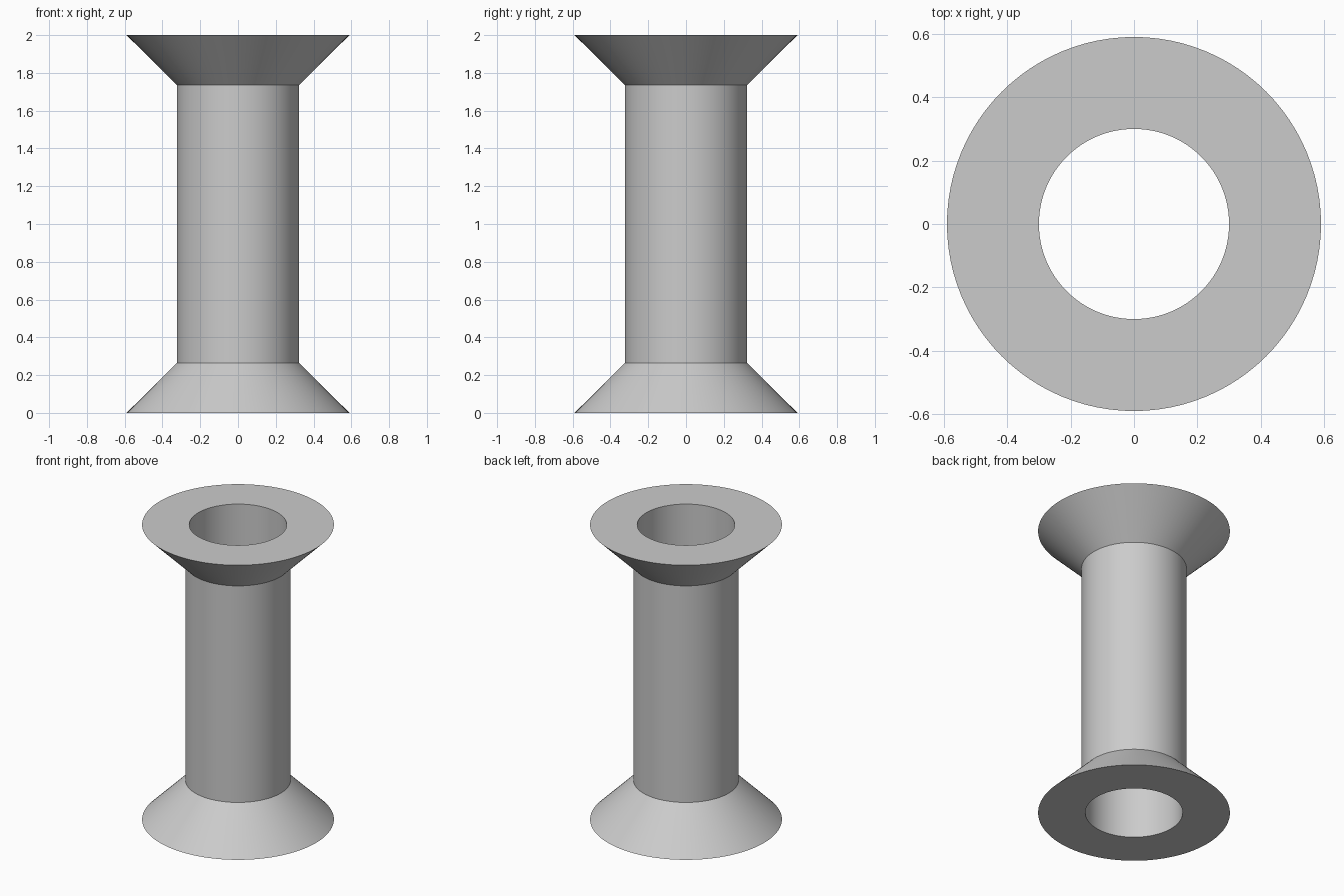
import bpy
import bmesh
import math

cube = bpy.data.objects.get("Cube")
if cube:
    bpy.data.objects.remove(cube, do_unlink=True)

# Material
grey = bpy.data.materials.new("light_grey")
grey.use_nodes = True
colour = (0.6, 0.6, 0.6, 1)
grey.diffuse_color = colour
grey.node_tree.nodes["Principled BSDF"].inputs["Base Color"].default_value = colour

# Dimensions
HEIGHT = 2.0
BORE = 0.30
SHAFT = 0.323
RIM = 0.59
FLARE = 0.265
SEGMENTS = 96


def lathe(name, profile, material):
    """Spin a closed (radius, height) profile around the z axis."""
    bm = bmesh.new()
    verts = [bm.verts.new((r, 0, z)) for r, z in profile]
    edges = [bm.edges.new((a, b)) for a, b in zip(verts, verts[1:] + verts[:1])]
    bmesh.ops.spin(bm, geom=verts + edges, cent=(0, 0, 0), axis=(0, 0, 1),
                   angle=math.tau, steps=SEGMENTS, use_duplicate=False)
    bmesh.ops.remove_doubles(bm, verts=bm.verts, dist=1e-4)
    bmesh.ops.recalc_face_normals(bm, faces=bm.faces)
    mesh = bpy.data.meshes.new(name)
    bm.to_mesh(mesh)
    bm.free()
    mesh.materials.append(material)
    obj = bpy.data.objects.new(name, mesh)
    bpy.context.collection.objects.link(obj)
    bpy.ops.object.select_all(action='DESELECT')
    obj.select_set(True)
    bpy.context.view_layer.objects.active = obj
    bpy.ops.object.shade_smooth_by_angle(angle=math.radians(30))
    return obj


# Hollow spool: lower flare, shaft, upper flare and through bore
lower = [(BORE, 0), (RIM, 0), (SHAFT, FLARE)]
upper = [(r, HEIGHT - z) for r, z in reversed(lower)]
lathe("flared_spool", lower + upper, grey)
